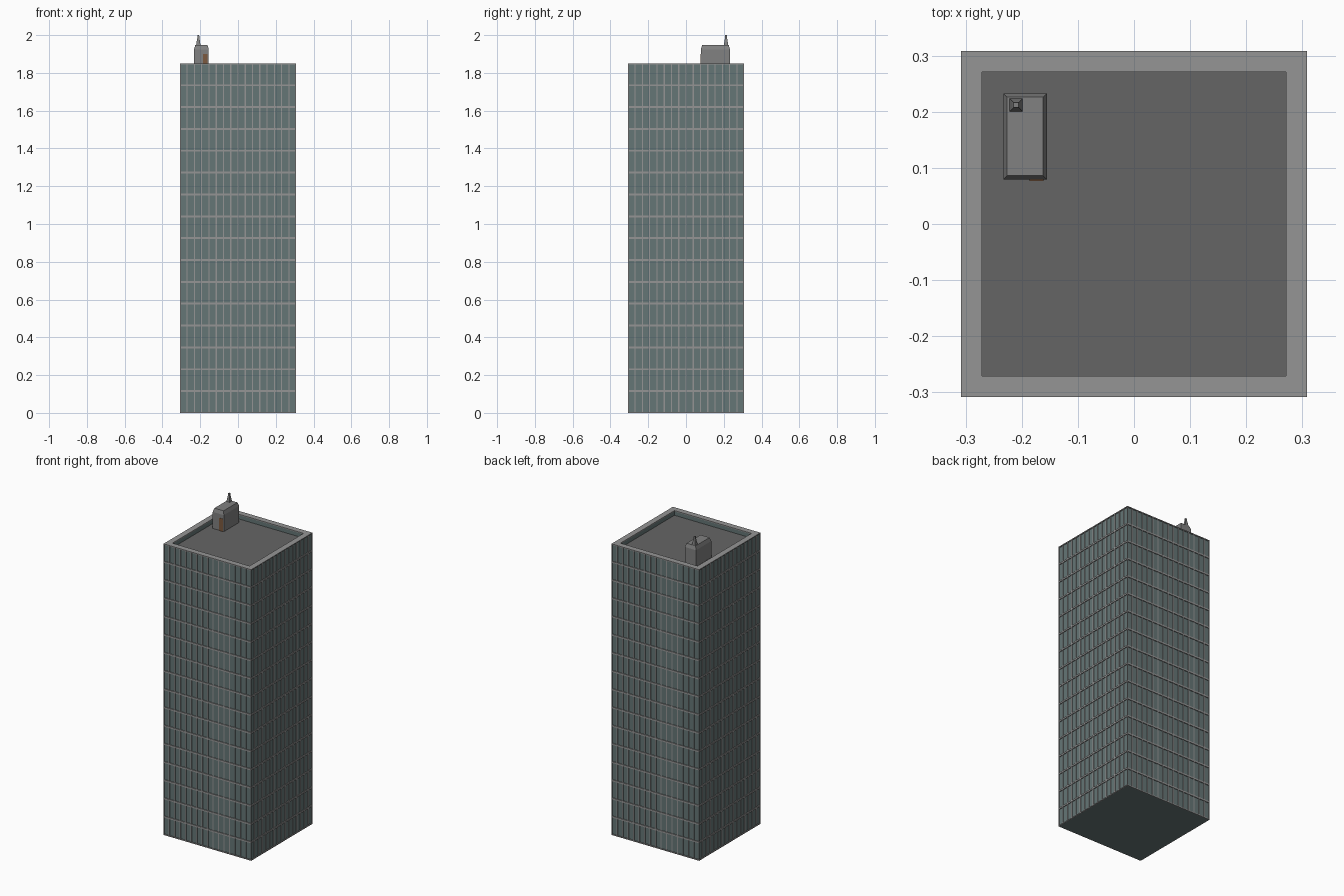
import bpy, bmesh, math
from mathutils import Vector, Matrix

if "Cube" in bpy.data.objects:
    bpy.data.objects.remove(bpy.data.objects["Cube"])

W, H = 0.308, 1.85          # half width and height of the tower
FLOORS, BAYS = 16, 16
G = W - 0.005               # glass plane
ROOF = H - 0.03


def material(name, color):
    m = bpy.data.materials.new(name)
    m.diffuse_color = (*color, 1)
    m.use_nodes = True
    m.node_tree.nodes["Principled BSDF"].inputs["Base Color"].default_value = m.diffuse_color
    return m


glass = material("glass", (0.13, 0.18, 0.18))
frame = material("frame", (0.30, 0.30, 0.30))
roofing = material("roofing", (0.13, 0.13, 0.13))
concrete = material("concrete", (0.22, 0.22, 0.22))
wood = material("wood", (0.20, 0.10, 0.05))


def add_box(bm, lo, hi):
    lo, hi = Vector(lo), Vector(hi)
    mat = Matrix.Translation((lo + hi) / 2) @ Matrix.Diagonal((*(hi - lo), 1))
    bmesh.ops.create_cube(bm, size=1, matrix=mat)


def finish(bm, name, mat):
    bmesh.ops.recalc_face_normals(bm, faces=bm.faces)
    me = bpy.data.meshes.new(name)
    bm.to_mesh(me)
    bm.free()
    ob = bpy.data.objects.new(name, me)
    bpy.context.collection.objects.link(ob)
    me.materials.append(mat)
    return ob


def box(name, lo, hi, mat):
    bm = bmesh.new()
    add_box(bm, lo, hi)
    return finish(bm, name, mat)


def loft(name, cx, cy, sections, mat):
    """Stack of rectangles (half x, half y, z), capped at both ends."""
    bm = bmesh.new()
    rings = [[bm.verts.new((cx + sx * a, cy + sy * b, z))
              for sx, sy in ((-1, -1), (1, -1), (1, 1), (-1, 1))]
             for a, b, z in sections]
    for r, s in zip(rings, rings[1:]):
        for i in range(4):
            j = (i + 1) % 4
            bm.faces.new((r[i], r[j], s[j], s[i]))
    bm.faces.new(rings[0][::-1])
    bm.faces.new(rings[-1])
    return finish(bm, name, mat)


# Glazed core
box("glass_core", (-G, -G, 0), (G, G, ROOF - 0.002), glass)

# Roof deck sunk behind the parapet
box("roof_deck", (-0.272, -0.272, ROOF - 0.002), (0.272, 0.272, ROOF), roofing)

# Parapet: outer face glazed up to a thin coping
for name, r, z0, z1, mat in (("parapet_glass", G, ROOF - 0.002, H - 0.006, glass),
                             ("parapet_coping", W, H - 0.006, H, frame)):
    bm = bmesh.new()
    t = 0.271
    for s in (-1, 1):
        a, b = sorted((s * t, s * r))
        add_box(bm, (-r, a, z0), (r, b, z1))
        add_box(bm, (a, -t, z0), (b, t, z1))
    finish(bm, name, mat)

# Floor bands and mullions, made for one side and turned round the tower
fh, bay = H / FLOORS, 2 * W / BAYS
for side in range(4):
    rot = Matrix.Rotation(side * math.pi / 2, 4, 'Z')
    bm = bmesh.new()
    for i in range(1, FLOORS):
        add_box(bm, (-W, -W, i * fh - 0.005), (W, -G, i * fh + 0.005))
    add_box(bm, (-W, -W, 0), (W, -G, 0.006))
    bm.transform(rot)
    finish(bm, f"floor_bands_{side}", frame)
    bm = bmesh.new()
    for i in range(BAYS + 1):
        x = -W + i * bay
        add_box(bm, (max(x - 0.003, -W), -W + 0.001, 0),
                (min(x + 0.003, W), -G, H - 0.006))
    bm.transform(rot)
    finish(bm, f"mullions_{side}", frame)

# Stair house on the roof with chamfered top
loft("stair_house", -0.194, 0.156,
     [(0.039, 0.077, ROOF), (0.039, 0.077, 1.925),
      (0.032, 0.070, 1.948)], concrete)
box("stair_door", (-0.186, 0.077, ROOF), (-0.161, 0.08, 1.9), wood)

# Tapered mast
loft("mast", -0.21, 0.212,
     [(0.012, 0.012, 1.945), (0.0065, 0.0065, 1.98),
      (0.0055, 0.0055, 1.983), (0.0045, 0.0045, 2.0)], concrete)
